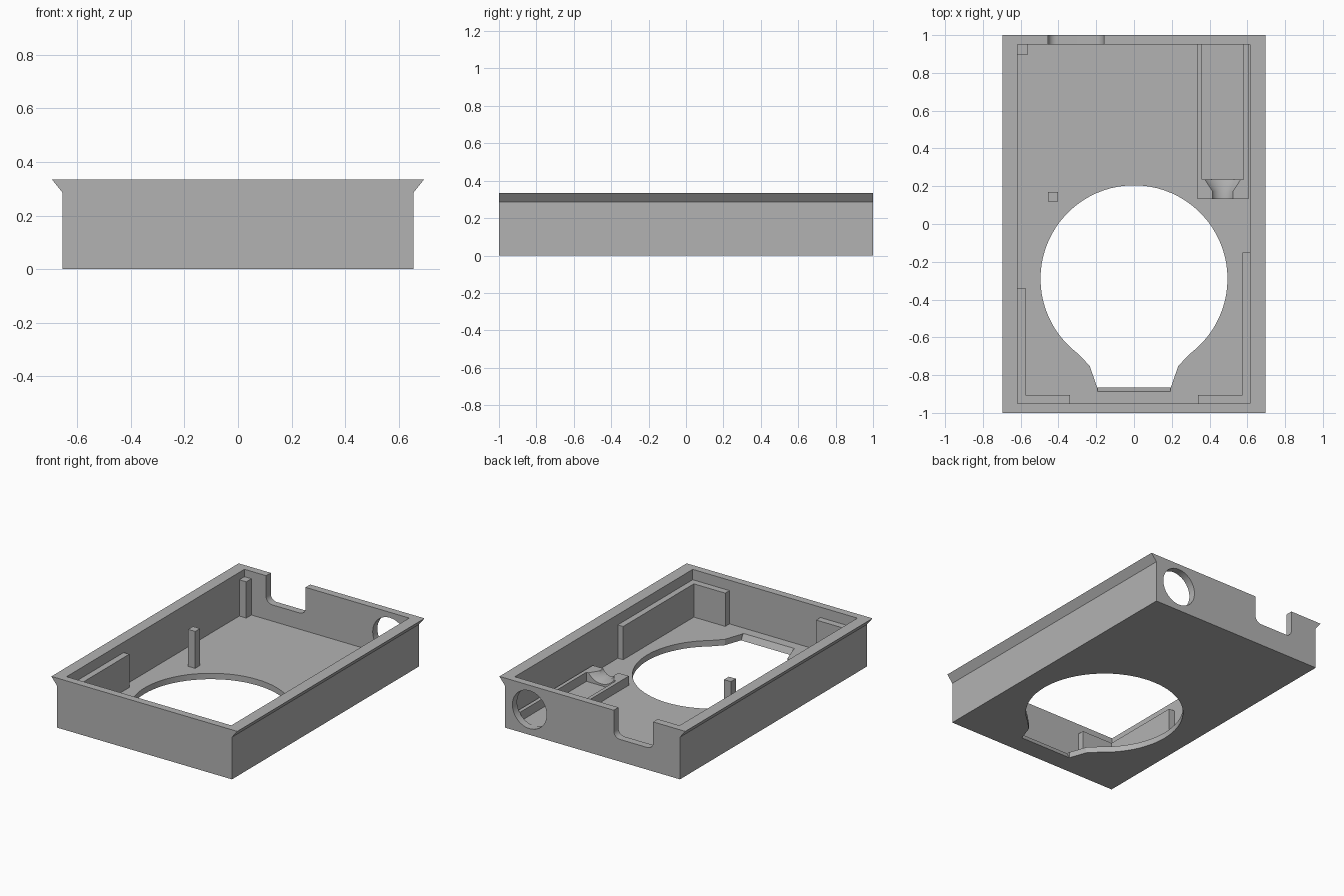
import bpy, bmesh, math
from mathutils import Vector

cube = bpy.data.objects.get("Cube")
if cube:
    bpy.data.objects.remove(cube, do_unlink=True)

gray = bpy.data.materials.new("plain gray")
gray.use_nodes = True
color = (0.45, 0.45, 0.45, 1)
gray.diffuse_color = color
gray.node_tree.nodes["Principled BSDF"].inputs["Base Color"].default_value = color

FLOOR = 0.04


def prism(name, outline, direction):
    """Flat outline of 3D points, extruded along a direction."""
    bm = bmesh.new()
    face = bm.faces.new([bm.verts.new(p) for p in outline])
    out = bmesh.ops.extrude_face_region(bm, geom=[face])
    moved = [v for v in out["geom"] if isinstance(v, bmesh.types.BMVert)]
    bmesh.ops.translate(bm, verts=moved, vec=Vector(direction))
    bmesh.ops.recalc_face_normals(bm, faces=bm.faces)
    mesh = bpy.data.meshes.new(name)
    bm.to_mesh(mesh)
    bm.free()
    mesh.materials.append(gray)
    obj = bpy.data.objects.new(name, mesh)
    bpy.context.collection.objects.link(obj)
    return obj


def box(name, x, y, z):
    pts = [(x[i], y[j], z[0]) for i, j in ((0, 0), (1, 0), (1, 1), (0, 1))]
    return prism(name, pts, (0, 0, z[1] - z[0]))


def ring(x, z, radius, y, n=48):
    return [(x + radius * math.cos(t * math.tau / n), y,
             z + radius * math.sin(t * math.tau / n)) for t in range(n)]


def cut(target, cutter):
    cutter.hide_render = True
    mod = target.modifiers.new("cut", 'BOOLEAN')
    mod.operation = 'DIFFERENCE'
    mod.solver = 'EXACT'
    mod.object = cutter
    bpy.context.view_layer.objects.active = target
    bpy.ops.object.modifier_apply(modifier=mod.name)
    bpy.data.objects.remove(cutter, do_unlink=True)


def smooth(obj):
    bpy.ops.object.select_all(action='DESELECT')
    obj.select_set(True)
    bpy.context.view_layer.objects.active = obj
    bpy.ops.object.shade_smooth_by_angle(angle=math.radians(25))


# Open case with flared long sides
half = [(0.655, 0), (0.655, 0.285), (0.695, 0.335)]
outline = [(x, -1, z) for x, z in half] + [(-x, -1, z) for x, z in reversed(half)]
case = prism("case", outline, (0, 2, 0))
cut(case, box("interior", (-0.617, 0.615), (-0.95, 0.95), (FLOOR, 0.5)))

# Keyhole opening in the floor: round with a tapered throat and a sloped end
start, end = math.radians(-52.5), math.radians(232.5)
points = [(0.495 * math.cos(a), -0.29 + 0.495 * math.sin(a))
          for a in (start + (end - start) * i / 60 for i in range(61))]
points += [(-0.235, -0.75), (-0.195, -0.865), (0.195, -0.865), (0.235, -0.75)]
cut(case, prism("keyhole", [(x, y, -0.1) for x, y in points], (0, 0, 0.3)))
slope = [(-0.193, -0.86, 0), (-0.193, -0.865, 0), (-0.193, -0.886, FLOOR),
         (-0.193, -0.886, 0.06), (-0.193, -0.86, 0.06)]
cut(case, prism("end_slope", slope, (0.386, 0, 0)))

# Round port and rounded notch in the back wall
cut(case, prism("port", ring(0.47, 0.17, 0.128, 0.9), (0, 0.2, 0)))
r, left, right, bottom = 0.045, -0.455, -0.16, 0.15
notch = [(right, 0.9, 0.5), (left, 0.9, 0.5)]
for cx, first in ((left + r, 180), (right - r, 270)):
    for i in range(9):
        a = math.radians(first + i * 90 / 8)
        notch.append((cx + r * math.cos(a), 0.9, bottom + r + r * math.sin(a)))
cut(case, prism("notch", notch, (0, 0.2, 0)))
smooth(case)

# Corner supports at the front, one longer than the other
for side, name, back in ((-1, "right", -0.34), (1, "left", -0.15)):
    pts = [(0.62, -0.955), (0.34, -0.955), (0.34, -0.905), (0.575, -0.905),
           (0.575, back), (0.62, back)]
    prism(name + "_corner_support", [(side * x, y, FLOOR - 0.005) for x, y in pts],
          (0, 0, 0.23))

# Square posts
box("corner_post", (-0.62, -0.565), (0.895, 0.955), (FLOOR - 0.005, 0.285))
box("free_post", (-0.455, -0.403), (0.118, 0.17), (FLOOR - 0.005, 0.29))

# Low cradle: two rails and an end block hollowed by a funnel
cradle = box("cradle", (0.335, 0.605), (0.132, 0.955), (FLOOR - 0.005, 0.102))
cut(cradle, box("channel", (0.36, 0.58), (0.235, 1.0), (0, 0.3)))
bm = bmesh.new()
profile = [(0.06, 0.1), (0.06, 0.175), (0.118, 0.238), (0.118, 0.3)]
rings = [[bm.verts.new(p) for p in ring(0.47, 0.17, rad, y)] for rad, y in profile]
for a, b in zip(rings, rings[1:]):
    for i in range(len(a)):
        j = (i + 1) % len(a)
        bm.faces.new((a[i], a[j], b[j], b[i]))
bm.faces.new(rings[0])
bm.faces.new(rings[-1])
# Widen the neck so that it breaks through the top of the block
for v in rings[0] + rings[1]:
    v.co.z = 0.125 + (v.co.z - 0.17)
bmesh.ops.recalc_face_normals(bm, faces=bm.faces)
mesh = bpy.data.meshes.new("funnel")
bm.to_mesh(mesh)
bm.free()
mesh.materials.append(gray)
funnel = bpy.data.objects.new("funnel", mesh)
bpy.context.collection.objects.link(funnel)
cut(cradle, funnel)
smooth(cradle)
